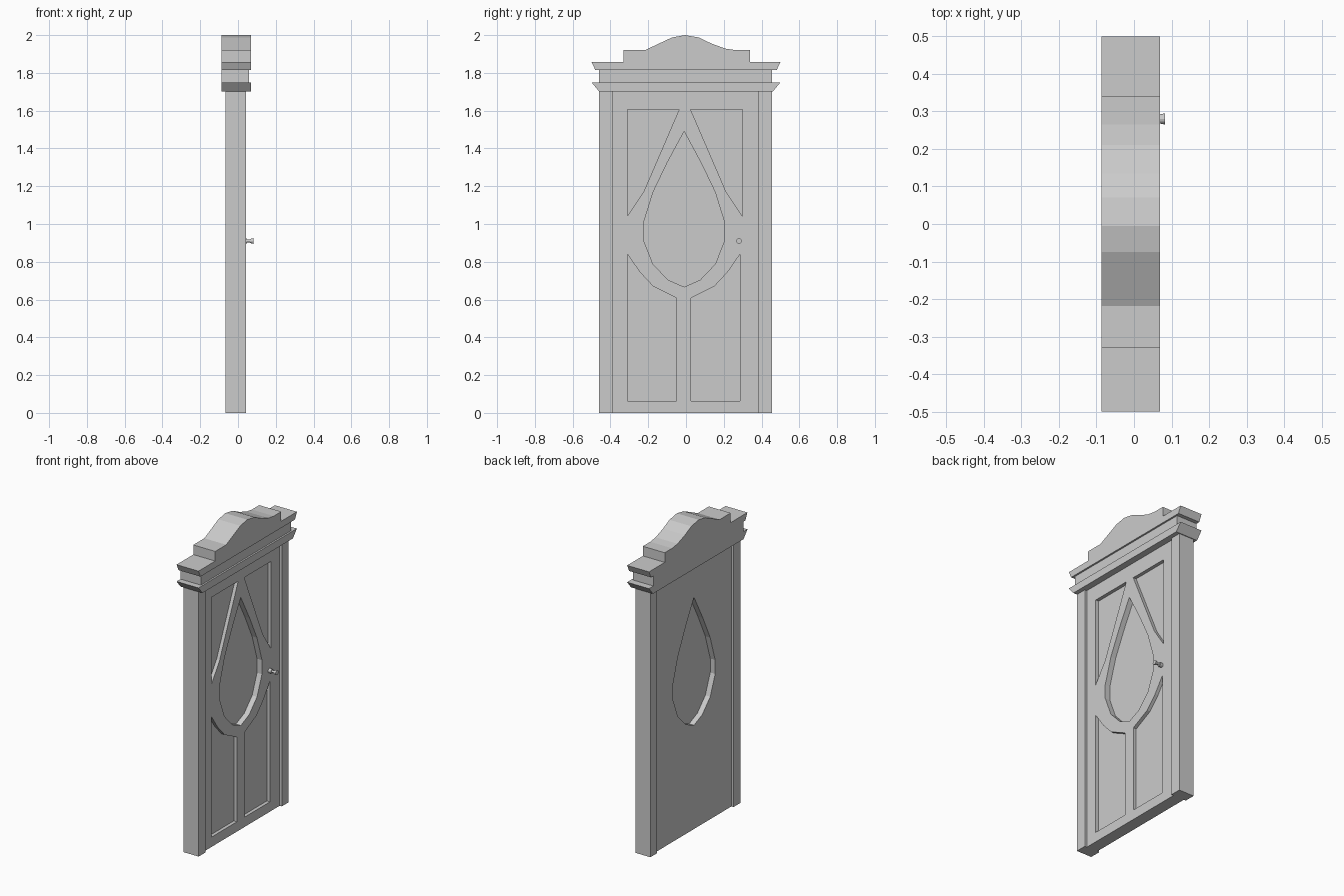
import bpy
import bmesh
import math
from mathutils import Matrix

cube = bpy.data.objects.get("Cube")
if cube:
    bpy.data.objects.remove(cube, do_unlink=True)

# One plain finish for the whole door
paint = bpy.data.materials.new("light_grey_paint")
paint.use_nodes = True
grey = (0.6, 0.6, 0.6, 1)
paint.diffuse_color = grey
paint.node_tree.nodes["Principled BSDF"].inputs["Base Color"].default_value = grey


def add_object(name, bm):
    bmesh.ops.recalc_face_normals(bm, faces=bm.faces)
    mesh = bpy.data.meshes.new(name)
    bm.to_mesh(mesh)
    bm.free()
    mesh.materials.append(paint)
    obj = bpy.data.objects.new(name, mesh)
    bpy.context.collection.objects.link(obj)
    return obj


def prism(name, outline, back, front):
    """Extrude a (y, z) outline along x."""
    bm = bmesh.new()
    face = bm.faces.new([bm.verts.new((back, y, z)) for y, z in outline])
    new = bmesh.ops.extrude_face_region(bm, geom=[face])["geom"]
    verts = [v for v in new if isinstance(v, bmesh.types.BMVert)]
    bmesh.ops.translate(bm, vec=(front - back, 0, 0), verts=verts)
    return add_object(name, bm)


def rect(y0, y1, z0, z1):
    return [(y0, z0), (y1, z0), (y1, z1), (y0, z1)]


def mirrored(points, centre):
    return [(2 * centre - y, z) for y, z in points]


def carve(target, outline, back, front):
    cutter = prism("cutter", outline, back, front)
    cutter.hide_render = True
    mod = target.modifiers.new("carve", "BOOLEAN")
    mod.operation = "DIFFERENCE"
    mod.solver = "EXACT"
    mod.object = cutter
    bpy.context.view_layer.objects.active = target
    bpy.ops.object.modifier_apply(modifier=mod.name)
    bpy.data.objects.remove(cutter, do_unlink=True)


# Door leaf, recessed between the jambs
LEAF_BACK, LEAF_FRONT = -0.05, 0.027
leaf = prism("door_leaf", rect(-0.39, 0.385, 0, 1.71), LEAF_BACK, LEAF_FRONT)

# Teardrop opening sunk from both sides to a thin centre pane
half_drop = [(-0.01, 1.49), (-0.10, 1.323), (-0.174, 1.169), (-0.225, 1.005),
             (-0.225, 0.915), (-0.175, 0.788), (-0.095, 0.704), (-0.01, 0.667)]
drop = half_drop + mirrored(half_drop, -0.01)[-2:0:-1]
carve(leaf, drop, -0.008, 0.1)
carve(leaf, drop, -0.1, -0.015)

# Four sunken corner panels on the front
upper = [(-0.31, 1.605), (-0.037, 1.605), (-0.225, 1.169), (-0.31, 1.042)]
lower = [(-0.31, 0.84), (-0.245, 0.746), (-0.174, 0.67), (-0.05, 0.608),
         (-0.05, 0.063), (-0.31, 0.063)]
for panel, centre in ((upper, -0.006), (lower, -0.012)):
    for outline in (panel, mirrored(panel, centre)):
        carve(leaf, outline, LEAF_FRONT - 0.022, 0.1)

# Jambs
prism("right_jamb", rect(-0.46, -0.39, 0, 1.71), -0.065, 0.042)
prism("left_jamb", rect(0.385, 0.455, 0, 1.71), -0.065, 0.042)

# Cornice: two flared mouldings with a plain frieze between
BACK, FRONT = -0.087, 0.069
prism("lower_moulding", [(-0.46, 1.702), (0.46, 1.702), (0.5, 1.75), (-0.5, 1.75)], BACK, FRONT)
prism("frieze", rect(-0.46, 0.455, 1.75, 1.815), BACK, 0.058)
prism("upper_moulding", [(-0.48, 1.815), (0.48, 1.815), (0.5, 1.858), (-0.5, 1.858)], BACK, FRONT)

# Curved pediment
prism("pediment", [(-0.33, 1.858), (0.34, 1.858), (0.34, 1.92), (0.265, 1.92), (0.21, 1.928),
                   (0.135, 1.955), (0.07, 1.987), (-0.005, 2.0), (-0.075, 1.987),
                   (-0.15, 1.952), (-0.218, 1.92), (-0.33, 1.92)], BACK, FRONT)

# Door knob turned around the x axis: rosette, stem and flared knob
bm = bmesh.new()
for x0, x1, r0, r1 in ((0.02, 0.047, 0.014, 0.014), (0.047, 0.066, 0.007, 0.007),
                       (0.064, 0.082, 0.011, 0.015)):
    place = Matrix.Translation(((x0 + x1) / 2, 0.28, 0.91)) @ Matrix.Rotation(math.pi / 2, 4, "Y")
    bmesh.ops.create_cone(bm, cap_ends=True, segments=12, radius1=r0, radius2=r1,
                          depth=x1 - x0, matrix=place)
add_object("door_knob", bm)
